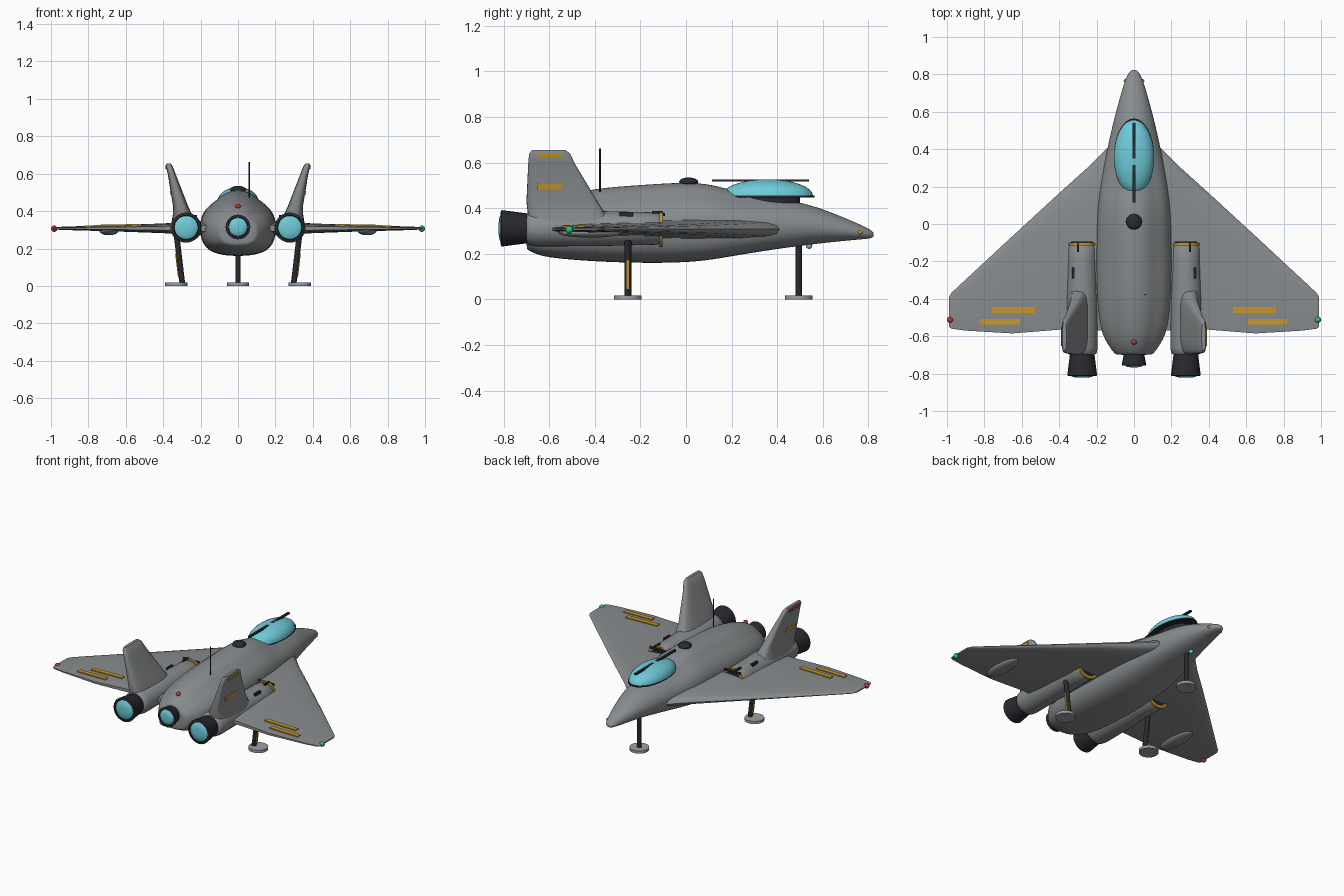
import bpy, bmesh, math
from mathutils import Vector, Matrix

if "Cube" in bpy.data.objects:
    bpy.data.objects.remove(bpy.data.objects["Cube"])


def material(name, rgb):
    m = bpy.data.materials.new(name)
    m.diffuse_color = (*rgb, 1)
    m.use_nodes = True
    m.node_tree.nodes["Principled BSDF"].inputs["Base Color"].default_value = m.diffuse_color
    return m


GREY = material("hull grey", (0.25, 0.265, 0.275))
PALE = material("foot grey", (0.34, 0.35, 0.36))
DARK = material("dark metal", (0.022, 0.022, 0.028))
CYAN = material("cyan glass", (0.16, 0.60, 0.70))
GOLD = material("amber", (0.58, 0.31, 0.02))
RED = material("red", (0.55, 0.04, 0.03))
GREEN = material("green", (0.03, 0.50, 0.22))


def finish(name, bm, mat, subsurf=0, angle=40):
    bmesh.ops.recalc_face_normals(bm, faces=bm.faces)
    me = bpy.data.meshes.new(name)
    bm.to_mesh(me)
    bm.free()
    ob = bpy.data.objects.new(name, me)
    bpy.context.collection.objects.link(ob)
    me.materials.append(mat)
    bpy.ops.object.select_all(action='DESELECT')
    ob.select_set(True)
    bpy.context.view_layer.objects.active = ob
    bpy.ops.object.shade_smooth_by_angle(angle=math.radians(angle))
    if subsurf:
        mod = ob.modifiers.new("smooth", 'SUBSURF')
        mod.levels = mod.render_levels = subsurf
    return ob


def loft(name, rings, mat, subsurf=0, angle=40):
    """Skin a list of equal-length rings and cap both ends."""
    bm = bmesh.new()
    rows = [[bm.verts.new(p) for p in r] for r in rings]
    n = len(rows[0])
    for a, b in zip(rows, rows[1:]):
        for i in range(n):
            bm.faces.new((a[i], a[(i + 1) % n], b[(i + 1) % n], b[i]))
    bm.faces.new(rows[0])
    bm.faces.new(rows[-1])
    return finish(name, bm, mat, subsurf, angle)


def oval(rx, ry, n=32, power=2):
    pts = []
    for i in range(n):
        c, s = math.cos(2 * math.pi * i / n), math.sin(2 * math.pi * i / n)
        pts.append((rx * math.copysign(abs(c) ** (2 / power), c),
                    ry * math.copysign(abs(s) ** (2 / power), s)))
    return pts


def tube_y(name, x, z, stations, mat, n=32, squash=1):
    """Round body along y from (y, radius) stations."""
    return loft(name, [[(x + u, y, z + v) for u, v in oval(r, r * squash, n)]
                       for y, r in stations], mat)


def rod(name, a, b, r, mat, n=20):
    a, b = Vector(a), Vector(b)
    bm = bmesh.new()
    bmesh.ops.create_cone(bm, cap_ends=True, segments=n, radius1=r, radius2=r, depth=(b - a).length)
    rot = (b - a).to_track_quat('Z', 'Y').to_matrix().to_4x4()
    bm.transform(Matrix.Translation((a + b) / 2) @ rot)
    return finish(name, bm, mat)


def box(name, c, size, mat, tilt=0):
    bm = bmesh.new()
    bmesh.ops.create_cube(bm, size=1)
    bm.transform(Matrix.Translation(c) @ Matrix.Rotation(tilt, 4, 'Y') @ Matrix.Diagonal((*size, 1)))
    return finish(name, bm, mat)


def ball(name, c, r, mat, half=False):
    bm = bmesh.new()
    bmesh.ops.create_uvsphere(bm, u_segments=32, v_segments=16, radius=1)
    if half:
        bmesh.ops.bisect_plane(bm, geom=bm.verts[:] + bm.edges[:] + bm.faces[:], plane_co=(0, 0, 0),
                               plane_no=(0, 0, -1), clear_outer=True)
    bm.transform(Matrix.Translation(c) @ Matrix.Diagonal((*r, 1)))
    return finish(name, bm, mat)


# Fuselage: (y, half width, bottom, top)
half = [(0, -1), (.45, -.97), (.8, -.8), (.97, -.45), (1, 0), (.96, .3), (.78, .55), (.56, .7), (.36, .9), (0, 1)]
section = half + [(-u, v) for u, v in half[-2:0:-1]]
stations = [(-.70, .09, .225, .37), (-.695, .105, .215, .385), (-.64, .145, .19, .425), (-.56, .185, .178, .455),
            (-.4, .202, .165, .494), (-.2, .206, .158, .508), (0, .202, .16, .522), (.12, .194, .174, .51),
            (.22, .18, .192, .477), (.35, .156, .213, .455), (.5, .124, .234, .43), (.6, .098, .246, .398),
            (.7, .07, .257, .358), (.78, .045, .264, .322), (.815, .025, .268, .303), (.824, .01, .278, .292)]
rings = []
for y, w, lo, hi in stations:
    mid = lo + (hi - lo) * .45
    e = min(1, max(0, (y - .25) / .35))          # nose sections become round
    ring = []
    for i, (u, v) in enumerate(section):
        a = -math.pi / 2 + 2 * math.pi * i / len(section)
        u, v = u + (math.cos(a) - u) * e, v + (math.sin(a) - v) * e
        ring.append((u * w, y, mid + v * ((hi - mid) if v > 0 else (mid - lo))))
    rings.append(ring)
loft("fuselage", rings, GREY, 2, 60)

# Canopy with dark sill and roof bars
ball("canopy", (0, .357, .455), (.108, .2, .072), CYAN, True)
loft("canopy_sill", [[(u, .36 + v, z) for u, v in oval(.108, .204)] for z in (.448, .456)], DARK)
loft("cockpit_tub", [[(u, .35 + v, z) for u, v in oval(.07, .15)] for z in (.39, .45)], DARK)
box("canopy_bar_front", (0, .445, .522), (.016, .19, .01), DARK)
box("canopy_bar_rear", (0, .215, .522), (.016, .2, .01), DARK)

# Dorsal fittings
ball("dorsal_dome", (0, .012, .515), (.042, .042, .02), DARK)
rod("antenna", (.06, -.377, .45), (.06, -.377, .662), .004, DARK, 10)
ball("tail_light", (0, -.632, .425), (.014,) * 3, RED)

# Centre engine
tube_y("centre_nozzle", 0, .315, [(-.68, .05), (-.70, .055), (-.755, .066), (-.757, .052), (-.74, .05)], DARK)
tube_y("centre_glow", 0, .315, [(-.73, .05), (-.755, .05), (-.763, .04), (-.766, .02)], CYAN)

# Nose gear
rod("nose_leg", (0, .495, .015), (0, .495, .25), .014, DARK)
rod("nose_foot", (0, .495, 0), (0, .495, .018), .06, PALE, 32)
ball("landing_lamp", (0, .54, .236), (.014,) * 3, CYAN)

# Wing stations: x, leading y, trailing y, half thickness
WING = [(.04, .45, -.56, .045), (.14, .41, -.57, .044), (.25, .30, -.567, .036), (.4, .165, -.565, .026),
        (.65, -.065, -.585, .017), (.9, -.297, -.57, .01), (.975, -.367, -.56, .007), (.99, -.39, -.55, .004)]
FOIL = [(.012, .4), (.05, .68), (.15, .9), (.35, 1), (.6, .95), (.85, .75), (1, .4)]


def wing_top(x, y):
    for a, b in zip(WING, WING[1:]):
        if a[0] <= x <= b[0]:
            k = (x - a[0]) / (b[0] - a[0])
            le, te, h = (p + (q - p) * k for p, q in zip(a[1:], b[1:]))
            t = (le - y) / (le - te)
            for (t0, v0), (t1, v1) in zip(FOIL, FOIL[1:]):
                if t0 <= t <= t1:
                    return .308 + h * (v0 + (v1 - v0) * (t - t0) / (t1 - t0))


for s, side in ((1, "right"), (-1, "left")):
    # Wing
    rings = []
    for x, le, te, h in WING:
        up = [(s * x, le + (te - le) * t, .308 + h * v) for t, v in FOIL]
        down = [(s * x, le + (te - le) * t, .308 - h * v) for t, v in FOIL[::-1]]
        rings.append([(s * x, le, .308)] + up + down)
    loft(side + "_wing", rings, GREY, 0, 50)
    ball(side + "_wing_light", (s * .983, -.512, .306), (.017,) * 3, GREEN if s > 0 else RED)
    ball(side + "_wing_fairing", (s * .69, -.42, .293), (.05, .14, .022), GREY)
    for i, (x0, x1, y) in enumerate(((.53, .76, -.46), (.61, .82, -.522))):
        z0, z1 = wing_top(x0, y), wing_top(x1, y)
        box(f"{side}_wing_stripe_{i + 1}", (s * (x0 + x1) / 2, y, (z0 + z1) / 2 + .002),
            (x1 - x0, .03, .009), GOLD, s * math.atan2(z0 - z1, x1 - x0))

    # Nacelle with intake lip
    x = s * .278
    tube_y(side + "_nacelle", x, .311, [(-.70, .066), (-.69, .078), (-.66, .084), (-.4, .083), (-.2, .078),
                                        (-.125, .076), (-.115, .07)], GREY, squash=.93)
    tube_y(side + "_intake", x, .311, [(-.13, .06), (-.108, .06)], DARK)
    tube_y(side + "_intake_ring", x, .309, [(-.116, .062), (-.116, .078), (-.102, .078), (-.102, .062),
                                            (-.114, .06)], GOLD)
    box(side + "_intake_bar", (x, -.097, .372), (.12, .008, .014), DARK)
    box(side + "_intake_hinge", (s * .3, -.125, .383), (.012, .05, .012), DARK)
    for y in (-.262, -.4):
        box(f"{side}_vent_{'front' if y > -.3 else 'rear'}", (s * .325, y, .373), (.014, .06, .02), DARK)

    # Engine nozzle
    x = s * .277
    tube_y(side + "_nozzle", x, .312, [(-.68, .06), (-.70, .066), (-.81, .08), (-.814, .066), (-.79, .062)], DARK)
    tube_y(side + "_glow", x, .312, [(-.78, .063), (-.81, .063), (-.818, .05), (-.822, .025)], CYAN)

    # Canted fin: z, centre x, front y, rear y, half thickness
    fin = [(.33, .295, -.33, -.69, .062), (.385, .298, -.36, -.695, .05), (.43, .308, -.388, -.70, .04),
           (.6, .355, -.49, -.692, .021), (.64, .368, -.508, -.688, .018), (.655, .372, -.53, -.675, .01)]
    loft(side + "_fin", [[(s * xc + u, (f + r) / 2 + v, z) for u, v in oval(h, (f - r) / 2, 32, 3.5)]
                         for z, xc, f, r, h in fin], GREY)
    box(side + "_fin_stripe_low", (s * .358, -.597, .495), (.009, .11, .025), GOLD, s * .165)
    box(side + "_fin_stripe_top", (s * .3835, -.6, .634), (.009, .105, .018), GOLD if s > 0 else RED, s * .2)

    # Main gear
    rod(side + "_main_leg", (s * .298, -.255, .015), (s * .327, -.255, .26), .015, DARK)
    box(side + "_leg_stripe", (s * .3245, -.255, .11), (.008, .012, .13), GOLD, s * .118)
    rod(side + "_main_foot", (s * .33, -.255, 0), (s * .33, -.255, .018), .06, PALE, 32)

    # Nose marker
    ball(side + "_nose_marker", (s * .046, .765, .294), (.009,) * 3, GOLD)
